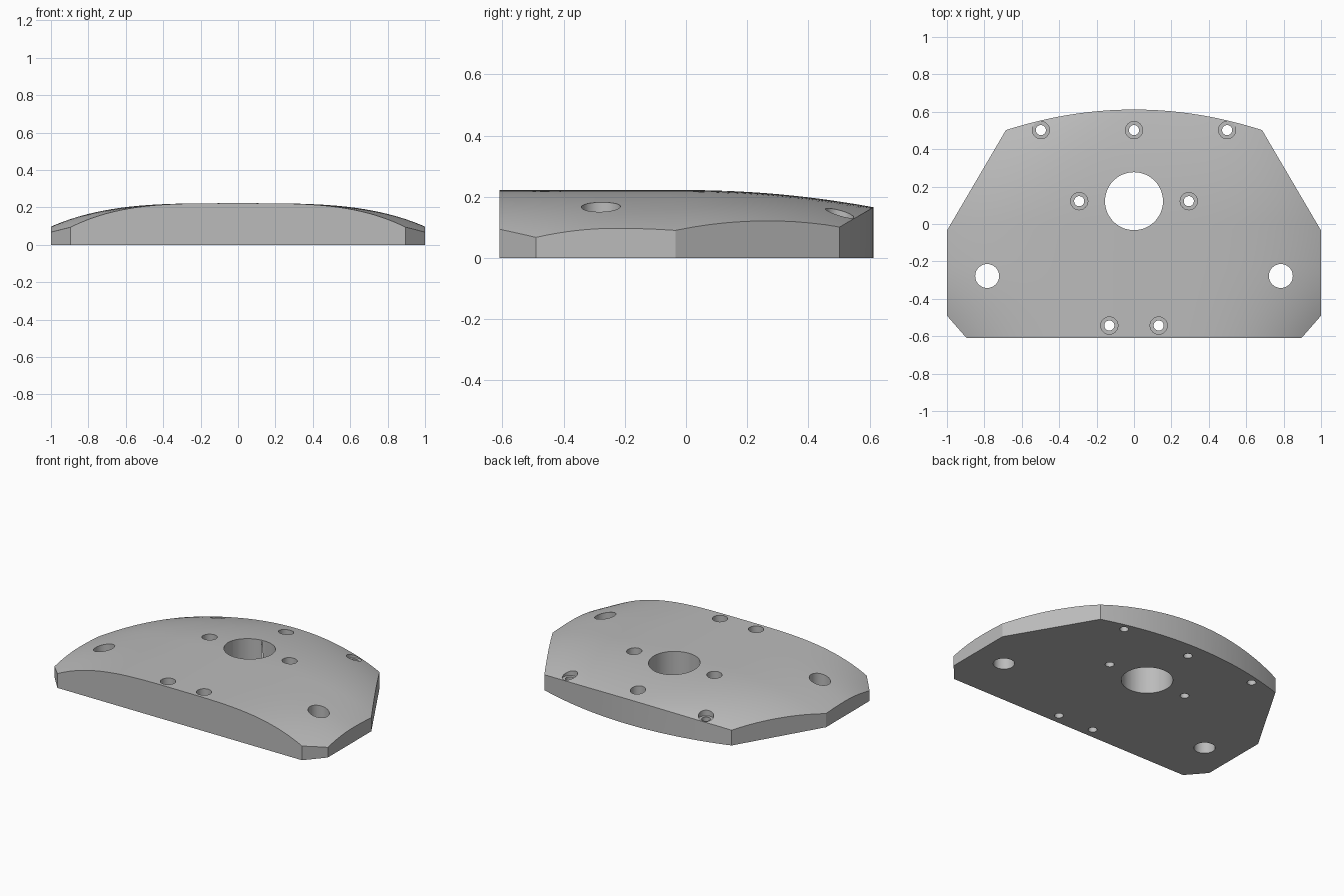
import bpy, bmesh, math

cube = bpy.data.objects.get("Cube")
if cube:
    bpy.data.objects.remove(cube, do_unlink=True)

grey = bpy.data.materials.new("plain grey")
grey.use_nodes = True
colour = (0.5, 0.5, 0.5, 1)
grey.diffuse_color = colour
grey.node_tree.nodes["Principled BSDF"].inputs["Base Color"].default_value = colour


def make_object(name, bm):
    bmesh.ops.recalc_face_normals(bm, faces=bm.faces)
    mesh = bpy.data.meshes.new(name)
    bm.to_mesh(mesh)
    bm.free()
    mesh.materials.append(grey)
    obj = bpy.data.objects.new(name, mesh)
    bpy.context.collection.objects.link(obj)
    return obj


def prism(name, points, bottom, top):
    bm = bmesh.new()
    face = bm.faces.new([bm.verts.new((x, y, bottom)) for x, y in points])
    out = bmesh.ops.extrude_face_region(bm, geom=[face])
    for v in out["geom"]:
        if isinstance(v, bmesh.types.BMVert):
            v.co.z = top
    return make_object(name, bm)


def cylinder(name, x, y, radius, bottom, top, sides=48):
    ring = [(x + radius * math.cos(math.tau * i / sides),
             y + radius * math.sin(math.tau * i / sides)) for i in range(sides)]
    return prism(name, ring, bottom, top)


def combine(target, tool, operation):
    mod = target.modifiers.new("cut", 'BOOLEAN')
    mod.operation = operation
    mod.solver = 'EXACT'
    mod.object = tool
    bpy.context.view_layer.objects.active = target
    bpy.ops.object.modifier_apply(modifier=mod.name)
    bpy.data.objects.remove(tool, do_unlink=True)


def dome_height(x, y):
    # Crown falls away to the back, and ever more steeply to the sides
    d = y + 0.23
    crown = 0.222 - 0.15 * max(y, 0) ** 2
    drop = 0.125 + (0.44 if d < 0 else 0.18) * d * d
    power = 3.5 - 3.6 * max(y, 0) ** 2
    return max(0.02, crown - drop * abs(x) ** power)


# Domed block
bm = bmesh.new()
bmesh.ops.create_grid(bm, x_segments=64, y_segments=40, size=1)
for v in bm.verts:
    v.co.x *= 1.03
    v.co.y *= 0.65
out = bmesh.ops.extrude_face_region(bm, geom=bm.faces[:])
for v in out["geom"]:
    if isinstance(v, bmesh.types.BMVert):
        v.co.z = dome_height(v.co.x, v.co.y)
plate = make_object("domed_plate", bm)

# Plan outline with clipped corners and a curved back
outline = [(-0.895, -0.61), (0.895, -0.61), (1, -0.49), (1, -0.035)]
for i in range(33):
    t = 1 - i / 16
    outline.append((0.685 * t, 0.612 - 0.11 * t * t))
outline += [(-1, -0.035), (-1, -0.49)]
combine(plate, prism("outline_cutter", outline, 0, 0.5), 'INTERSECT')

# Centre bore and the two side holes
for x, y, r in [(0, 0.122, 0.155), (0.785, -0.278, 0.064), (-0.785, -0.278, 0.064)]:
    combine(plate, cylinder("hole_cutter", x, y, r, -0.1, 0.5), 'DIFFERENCE')

# Counterbored screw holes
for x, y in [(0, 0.502), (0.498, 0.502), (-0.498, 0.502), (0.293, 0.122),
             (-0.293, 0.122), (0.132, -0.543), (-0.132, -0.543)]:
    combine(plate, cylinder("bore_cutter", x, y, 0.046, 0.125, 0.5), 'DIFFERENCE')
    combine(plate, cylinder("screw_cutter", x, y, 0.027, -0.1, 0.5), 'DIFFERENCE')

bpy.ops.object.select_all(action='DESELECT')
plate.select_set(True)
bpy.context.view_layer.objects.active = plate
bpy.ops.object.shade_smooth_by_angle(angle=math.radians(25))
